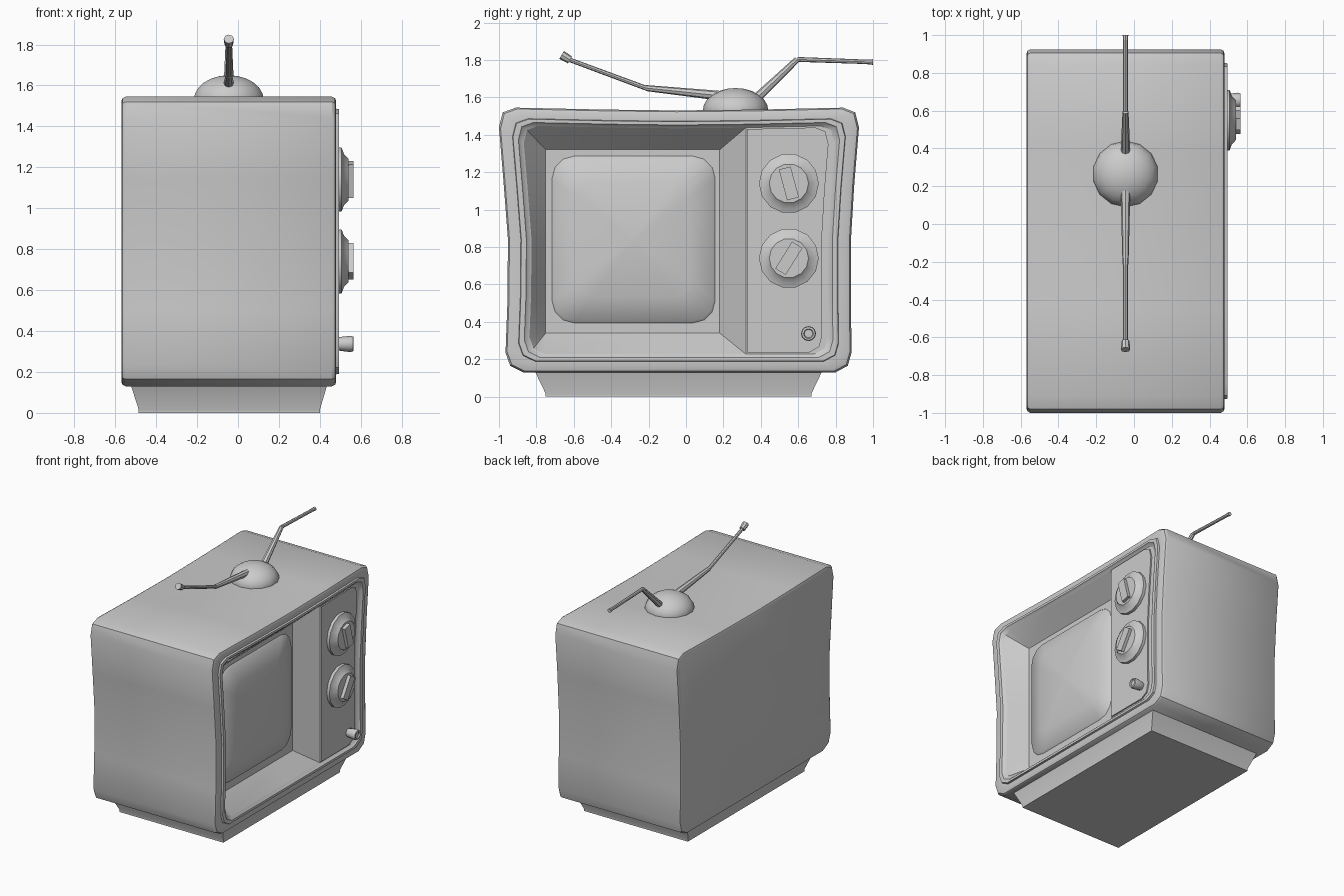
import bpy, bmesh, math
from mathutils import Vector, Matrix

if "Cube" in bpy.data.objects:
    bpy.data.objects.remove(bpy.data.objects["Cube"])

CY, CZ = -0.037, 0.837   # centre of the cabinet outline


def finish(name, bm, angle=35):
    bmesh.ops.remove_doubles(bm, verts=bm.verts, dist=1e-4)
    me = bpy.data.meshes.new(name)
    bm.to_mesh(me)
    bm.free()
    ob = bpy.data.objects.new(name, me)
    bpy.context.collection.objects.link(ob)
    bpy.ops.object.select_all(action='DESELECT')
    ob.select_set(True)
    bpy.context.view_layer.objects.active = ob
    bpy.ops.object.shade_smooth_by_angle(angle=math.radians(angle))
    return ob


def loft(name, rings, start=True, end=True, angle=35):
    """Skin rings of 3D points (counter-clockwise seen from the loft end)."""
    bm = bmesh.new()
    vs = [[bm.verts.new(p) for p in r] for r in rings]
    n = len(rings[0])
    for a, b in zip(vs, vs[1:]):
        for i in range(n):
            j = (i + 1) % n
            bm.faces.new((a[i], a[j], b[j], b[i]))
    if start:
        bm.faces.new(vs[0][::-1])
    if end:
        bm.faces.new(vs[-1])
    return finish(name, bm, angle)


def at_x(x, pts):
    return [(x, y, z) for y, z in pts]


def scaled(pts, s, t=None, c=(CY, CZ)):
    t = t or s
    return [(c[0] + (y - c[0]) * s, c[1] + (z - c[1]) * t) for y, z in pts]


def clip(pts, y0, side):
    """Keep the part of a (y, z) polygon on one side of y0."""
    out = []
    for (ya, za), (yb, zb) in zip(pts, pts[1:] + pts[:1]):
        if (ya - y0) * side >= 0:
            out.append((ya, za))
        if (ya - y0) * (yb - y0) < 0:
            f = (y0 - ya) / (yb - ya)
            out.append((y0, za + (zb - za) * f))
    return out


def circle(cy, cz, r, n):
    return [(cy + r * math.cos(2 * math.pi * i / n),
             cz + r * math.sin(2 * math.pi * i / n)) for i in range(n)]


# Cabinet outline with pinched waist
outline = [(-.91, 1.545), (-.45, 1.535), (-.05, 1.53), (.40, 1.535), (.84, 1.545),
           (.905, 1.52), (.925, 1.44), (.90, 1.14), (.882, .84), (.882, .5),
           (.885, .235), (.865, .165), (.80, .13), (-.035, .13), (-.87, .13),
           (-.94, .165), (-.965, .235), (-.955, .5), (-.952, .84), (-.975, 1.14),
           (-1.0, 1.44), (-.98, 1.52)][::-1]

# Cabinet shell with raised front rim
SY, SZ, XF = .862, .862, .474
profile = [(-.57, .975, .97), (-.564, .991, .99), (-.55, 1, 1), (.46, 1, 1),
           (.474, .991, .99), (.48, .975, .97), (.48, .925, .917), (.494, .922, .913),
           (.494, .892, .888), (.484, .885, .878), (XF, SY, SZ)]
loft("cabinet", [at_x(x, scaled(outline, s, t)) for x, s, t in profile], end=False)

# Sloping recess around the screen
inner = scaled(outline, SY, SZ)
left = clip(inner, .32, -1)
plate = [(min(max(y, -.75), .18), min(max(z, .34), 1.32)) for y, z in left]
loft("screen_recess", [at_x(XF, left), at_x(.34, plate)], start=False)

# Bulging screen with rounded corners
sc = (-.28, .84)
scr = []
for k, (a, b) in enumerate([(1, 1), (-1, 1), (-1, -1), (1, -1)]):
    for i in range(4):
        t = math.radians(90 * k + 30 * i)
        scr.append((sc[0] + a * .32 + .12 * math.cos(t), sc[1] + b * .33 + .12 * math.sin(t)))
loft("screen", [at_x(x, scaled(scr, s, c=sc)) for x, s in
                [(.335, 1), (.352, .97), (.385, .68), (.408, .34), (.416, .02)]], angle=60)

# Control panel backing and raised plate
right = clip(inner, .32, 1)
loft("panel_backing", [at_x(XF, right)], start=False)
raised = clip(scaled(outline, .83, .85), .325, 1)
loft("control_panel", [at_x(.465, raised), at_x(.484, raised)])

# Two dials with grip bars
for name, z, tilt in [("upper", 1.14, 15), ("lower", .74, -32)]:
    loft(name + "_dial", [at_x(x, circle(.55, z, r, 14)) for x, r in
                          [(.475, .16), (.506, .16), (.51, .15), (.518, .128), (.54, .105)]])
    bm = bmesh.new()
    bmesh.ops.create_cube(bm, size=1, matrix=Matrix.Translation((.54, .55, z))
                          @ Matrix.Rotation(math.radians(tilt), 4, 'X')
                          @ Matrix.Diagonal((.05, .065, .17, 1)))
    finish(name + "_dial_grip", bm)

# Small push knob
loft("small_knob", [at_x(x, circle(.655, .337, r, 12)) for x, r in
                    [(.475, .028), (.5, .034), (.55, .04), (.563, .036), (.565, .026), (.556, .022)]])


# Tapered plinth
def rect(x0, x1, y0, y1, z):
    return [(x0, y0, z), (x1, y0, z), (x1, y1, z), (x0, y1, z)]


loft("plinth", [rect(-.485, .40, -.75, .67, 0), rect(-.485, .40, -.75, .67, .015),
                rect(-.525, .437, -.81, .73, .14)])

# Aerial dome
AX = -.045
bm = bmesh.new()
bmesh.ops.create_uvsphere(bm, u_segments=14, v_segments=12, radius=1,
                          matrix=Matrix.Translation((AX, .265, 1.53))
                          @ Matrix.Diagonal((.175, .175, .12, 1)))
bmesh.ops.bisect_plane(bm, geom=bm.verts[:] + bm.edges[:] + bm.faces[:],
                       plane_co=(0, 0, 1.52), plane_no=(0, 0, -1), clear_outer=True)
finish("aerial_dome", bm)


# Aerial rods: tapered tubes between (y, z) points
def rod(name, a, b, r1, r2):
    a, b = Vector((AX, *a)), Vector((AX, *b))
    d = b - a
    bm = bmesh.new()
    bmesh.ops.create_cone(bm, cap_ends=True, segments=8, radius1=r1, radius2=r2, depth=d.length,
                          matrix=Matrix.Translation((a + b) / 2)
                          @ d.to_track_quat('Z', 'Y').to_matrix().to_4x4())
    finish(name, bm)


for name, a, b, c, tip, rt in [
        ("back_aerial", (.34, 1.56), (.595, 1.803), (.97, 1.79), (1.0, 1.789), .015),
        ("front_aerial", (.22, 1.605), (-.215, 1.65), (-.62, 1.80), (-.665, 1.827), .025)]:
    rod(name + "_lower", a, b, .027, .016)
    rod(name + "_upper", b, c, .013, .012)
    rod(name + "_tip", c, tip, rt * .85, rt)
